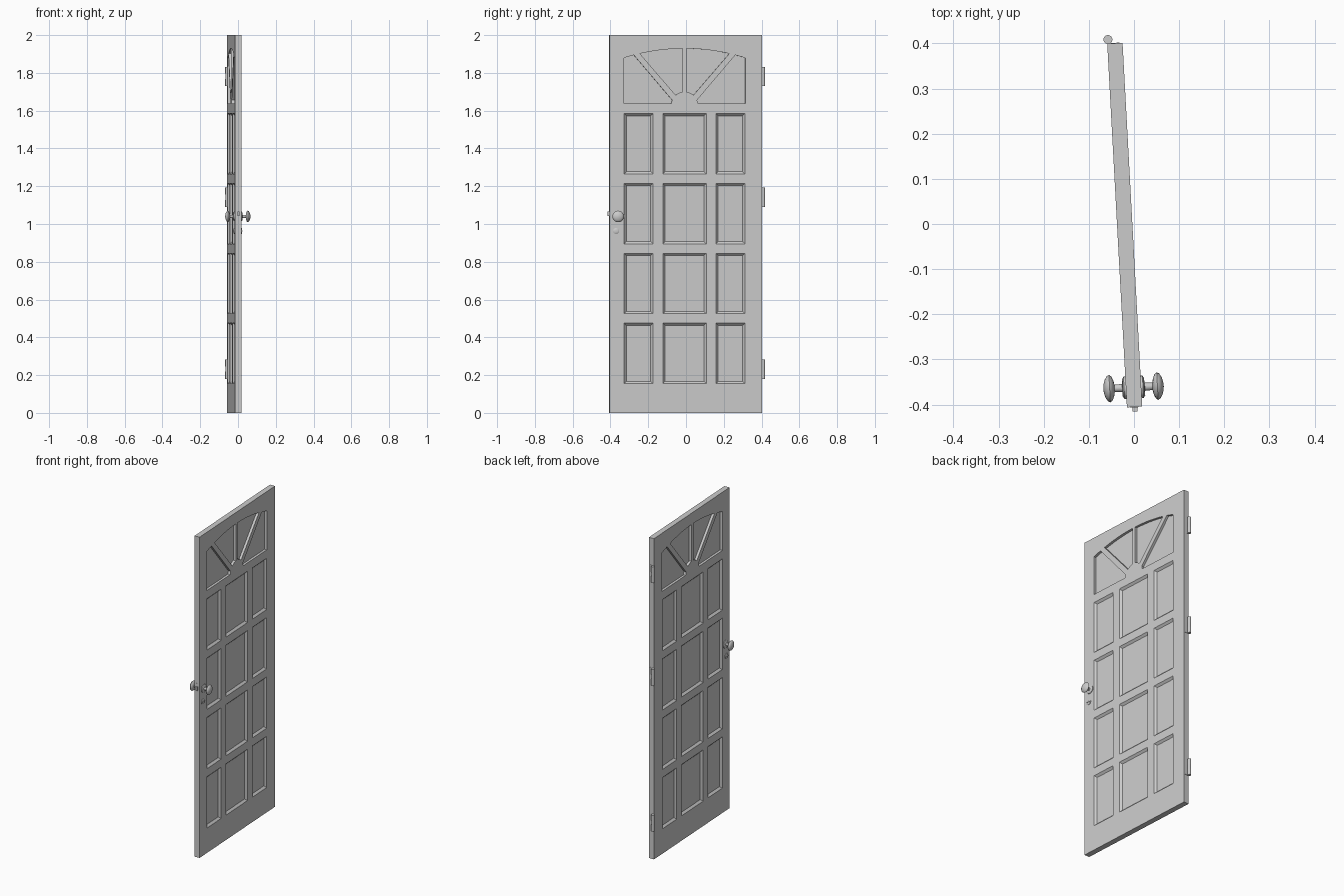
import bpy, bmesh, math
from mathutils import Matrix, Vector

cube = bpy.data.objects.get("Cube")
if cube:
    bpy.data.objects.remove(cube)

GREY = (0.6, 0.6, 0.6, 1)
mat = bpy.data.materials.new("light grey")
mat.use_nodes = True
mat.diffuse_color = GREY
mat.node_tree.nodes["Principled BSDF"].inputs["Base Color"].default_value = GREY

# The door stands slightly ajar, so every part shares one turned frame
PLACE = Matrix.Translation((-0.0205, -0.0025, 0)) @ Matrix.Rotation(math.radians(3.1), 4, 'Z')
HALF = 0.017      # half thickness
WIDE = 0.4035     # half width
MID = -0.006      # centre line of the panel layout


def finish(name, bm, smooth=False):
    bmesh.ops.recalc_face_normals(bm, faces=bm.faces)
    mesh = bpy.data.meshes.new(name)
    bm.to_mesh(mesh)
    bm.free()
    mesh.materials.append(mat)
    ob = bpy.data.objects.new(name, mesh)
    bpy.context.collection.objects.link(ob)
    ob.matrix_world = PLACE
    bpy.ops.object.select_all(action='DESELECT')
    ob.select_set(True)
    bpy.context.view_layer.objects.active = ob
    if smooth:
        bpy.ops.object.shade_smooth_by_angle(angle=math.radians(40))
    return ob


def add_box(bm, lo, hi):
    lo, hi = Vector(lo), Vector(hi)
    m = Matrix.Translation((lo + hi) / 2) @ Matrix.Diagonal((*(hi - lo), 1))
    bmesh.ops.create_cube(bm, size=1, matrix=m)


def add_loft(bm, loops):
    """Closed solid through matching loops of points."""
    rings = [[bm.verts.new(p) for p in loop] for loop in loops]
    n = len(rings[0])
    for a, b in zip(rings, rings[1:]):
        for i in range(n):
            j = (i + 1) % n
            bm.faces.new((a[i], a[j], b[j], b[i]))
    bm.faces.new(rings[0])
    bm.faces.new(rings[-1])


def add_lathe(bm, profile, centre, side, n=24):
    """Turned solid about the x axis; profile holds (distance, radius)."""
    angles = [2 * math.pi * i / n for i in range(n)]
    add_loft(bm, [[(side * d, centre[0] + r * math.cos(a), centre[1] + r * math.sin(a))
                   for a in angles] for d, r in profile])


def rect(x, y0, y1, z0, z1, inset):
    return [(x, y0 + inset, z0 + inset), (x, y1 - inset, z0 + inset),
            (x, y1 - inset, z1 - inset), (x, y0 + inset, z1 - inset)]


# Cutters: sloped rectangular panels and the fan lights, on both faces
cut = bmesh.new()
columns = [(-0.32, -0.167), (-0.115, 0.115), (0.167, 0.32)]
rows = [0.155 + 0.37 * i for i in range(4)]
SLOPE, DEPTH = 0.012, 0.012


def arch(v):
    return 1.929 - 0.48 * v * v


def span(a, b, n):
    return [a + (b - a) * i / n for i in range(n + 1)]


outer_light = [(0.066, 1.656), (0.071, 1.637), (0.322, 1.637)]
outer_light += [(v, arch(v)) for v in span(0.322, 0.269, 3)]
inner_light = [(0.047, 1.682), (0.03, 1.694), (0.01, 1.70)]
inner_light = inner_light[::-1] + [(v, arch(v)) for v in span(0.237, 0.01, 10)]

for side in (-1, 1):
    for y0, y1 in columns:
        for z in rows:
            add_loft(cut, [rect(side * (HALF + DEPTH / 2), MID + y0, MID + y1, z, z + 0.32, -SLOPE / 2),
                           rect(side * (HALF - DEPTH), MID + y0, MID + y1, z, z + 0.32, SLOPE)])
    for light in (outer_light, inner_light):
        for flip in (-1, 1):
            add_loft(cut, [[(side * x, MID + flip * v, z) for v, z in light]
                           for x in (HALF + 0.01, 0.002)])
cutter = finish("panel_cutter", cut)
cutter.hide_render = True

# Door slab
bm = bmesh.new()
add_box(bm, (-HALF, -WIDE, 0), (HALF, WIDE, 2))
door = finish("door_slab", bm)
mod = door.modifiers.new("panels", 'BOOLEAN')
mod.operation = 'DIFFERENCE'
mod.solver = 'EXACT'
mod.object = cutter
bpy.ops.object.modifier_apply(modifier=mod.name)
bpy.data.objects.remove(cutter)

# Knobs with their roses, and lock cylinders with a raised key slot
knob = [(0.016, 0.025), (0.021, 0.025), (0.024, 0.02), (0.025, 0.009), (0.042, 0.008),
        (0.044, 0.018), (0.048, 0.027), (0.053, 0.0305), (0.058, 0.028),
        (0.063, 0.02), (0.066, 0.01), (0.067, 0.002)]
lock = [(0.016, 0.016), (0.02, 0.016), (0.022, 0.013), (0.023, 0.003)]
for side, label in ((-1, "right"), (1, "left")):
    bm = bmesh.new()
    add_lathe(bm, knob, (-0.36, 1.04), side)
    finish("knob_" + label, bm, True)
    bm = bmesh.new()
    add_lathe(bm, lock, (-0.369, 0.963), side)
    add_box(bm, (min(side * 0.02, side * 0.025), -0.379, 0.961),
            (max(side * 0.02, side * 0.025), -0.359, 0.965))
    finish("lock_" + label, bm, True)

# Latch plate and bolt on the closing edge
bm = bmesh.new()
add_box(bm, (-0.01, -WIDE - 0.001, 1.02), (0.01, -WIDE + 0.002, 1.085))
add_box(bm, (-0.005, -WIDE - 0.01, 1.042), (0.006, -WIDE + 0.002, 1.065))
finish("latch", bm)

# Hinges: knuckled barrel and thin leaf on the hung edge
for name, z0 in (("lower", 0.18), ("middle", 1.09), ("upper", 1.73)):
    bm = bmesh.new()
    for low, high, r in ((0, 0.038, 0.01), (0.038, 0.066, 0.0095), (0.066, 0.102, 0.01)):
        bmesh.ops.create_cone(bm, cap_ends=True, segments=16, radius1=r, radius2=r, depth=high - low,
                              matrix=Matrix.Translation((-0.015, WIDE + 0.009, z0 + (low + high) / 2)))
    add_box(bm, (-0.015, WIDE - 0.001, z0), (0.01, WIDE + 0.001, z0 + 0.102))
    finish("hinge_" + name, bm, True)
